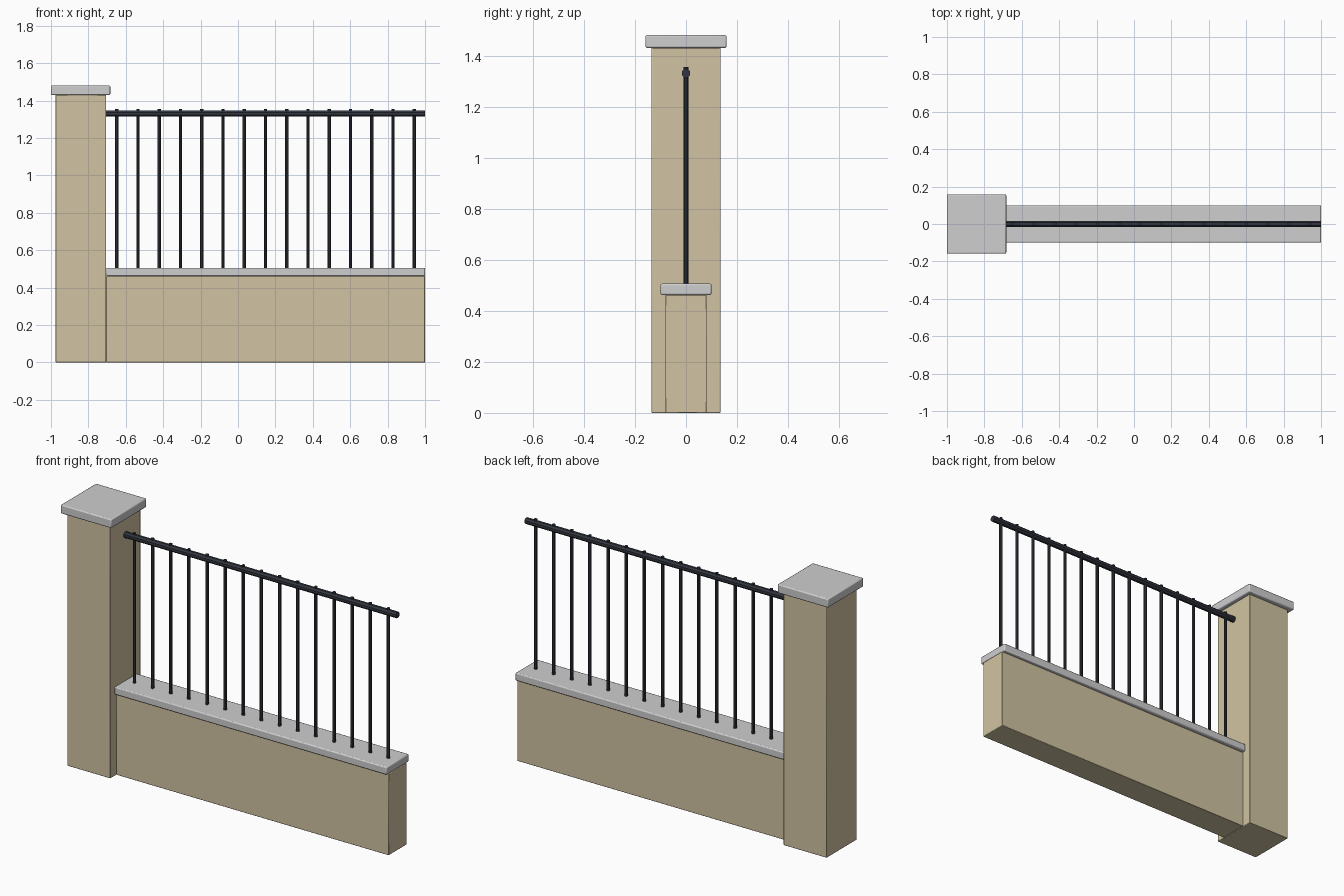
import bpy
import math

default = bpy.data.objects.get("Cube")
if default:
    bpy.data.objects.remove(default, do_unlink=True)


def material(name, rgb):
    m = bpy.data.materials.new(name)
    m.use_nodes = True
    m.diffuse_color = (*rgb, 1)
    m.node_tree.nodes["Principled BSDF"].inputs["Base Color"].default_value = (*rgb, 1)
    return m


sandstone = material("sandstone", (0.64, 0.55, 0.36))
pale_stone = material("pale stone", (0.62, 0.62, 0.63))
dark_iron = material("dark iron", (0.032, 0.037, 0.05))


def block(name, x, half_depth, z, mat, bevel):
    """Bevelled block spanning x and z ranges, centred on y."""
    bpy.ops.mesh.primitive_cube_add(size=1, location=(sum(x) / 2, 0, sum(z) / 2))
    ob = bpy.context.object
    ob.name = name
    ob.scale = (x[1] - x[0], half_depth * 2, z[1] - z[0])
    bpy.ops.object.transform_apply(location=False, rotation=False, scale=True)
    ob.data.materials.append(mat)
    mod = ob.modifiers.new("soft edges", 'BEVEL')
    mod.width = bevel
    mod.segments = 2
    bpy.ops.object.shade_smooth_by_angle(angle=math.radians(40))
    return ob


def rod(name, sides, radius, length, location, rotation=(0, 0, 0)):
    bpy.ops.mesh.primitive_cylinder_add(vertices=sides, radius=radius, depth=length,
                                        location=location, rotation=rotation)
    ob = bpy.context.object
    ob.name = name
    ob.data.materials.append(dark_iron)
    return ob


# Masonry: pillar and low wall with their capstones
block("pillar", (-0.975, -0.705), 0.135, (0, 1.43), sandstone, 0.003)
block("pillar_cap", (-1.0, -0.683), 0.159, (1.43, 1.48), pale_stone, 0.006)
block("low_wall", (-0.705, 1.0), 0.081, (0, 0.462), sandstone, 0.003)
block("wall_coping", (-0.705, 1.0), 0.1, (0.462, 0.506), pale_stone, 0.006)

# Top rail, turned so that flat sides face up and forward
rail_start, rail_end = -0.705, 1.0
rod("top_rail", 8, 0.0178, rail_end - rail_start,
    ((rail_start + rail_end) / 2, 0, 1.33), (math.pi / 8, math.pi / 2, 0))
rail = bpy.context.object
rail.rotation_euler = (0, math.pi / 2, 0)
for v in rail.data.vertices:
    c, s = math.cos(math.pi / 8), math.sin(math.pi / 8)
    v.co.x, v.co.y = v.co.x * c - v.co.y * s, v.co.x * s + v.co.y * c

# Evenly spaced upright bars, poking slightly through the rail
count, first, last = 15, -0.648, 0.942
bottom, top = 0.5, 1.355
for i in range(count):
    x = first + (last - first) * i / (count - 1)
    rod(f"upright_bar_{i + 1}", 8, 0.009, top - bottom, (x, 0, (bottom + top) / 2))
